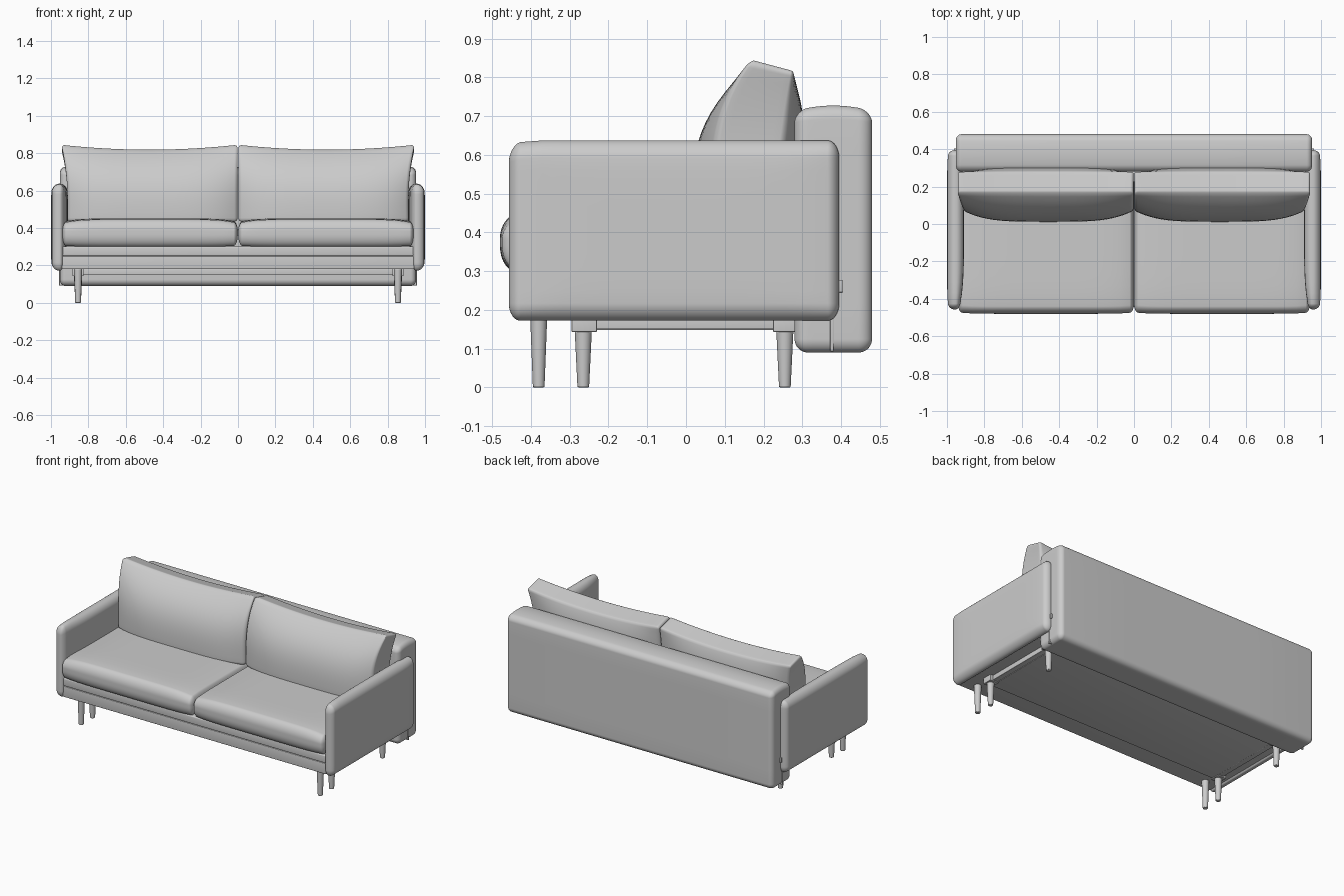
import bpy, bmesh, math
from mathutils import Vector

if "Cube" in bpy.data.objects:
    bpy.data.objects.remove(bpy.data.objects["Cube"])


def axis_coords(half, r, n, m):
    # grid lines: dense in the rounded margins, even in between
    edge = [math.tan(math.pi / 4 * i / n) for i in range(n + 1)]
    inner = half - r
    low = [-inner - r * t for t in reversed(edge)]
    mid = [-inner + 2 * inner * i / m for i in range(1, m)]
    return low + mid + [-c for c in reversed(low)]


def soft_box(name, lo, hi, radii, warp=None, n=4, m=(1, 1, 1)):
    lo, hi = Vector(lo), Vector(hi)
    c, h = (lo + hi) / 2, (hi - lo) / 2
    ax = [axis_coords(h[i], radii[i], n, m[i]) for i in range(3)]
    bm = bmesh.new()
    cache = {}

    def vert(key):
        if key not in cache:
            p = Vector([ax[i][key[i]] for i in range(3)])
            core = Vector([max(-(h[i] - radii[i]), min(h[i] - radii[i], p[i])) for i in range(3)])
            q = Vector([(p[i] - core[i]) / radii[i] for i in range(3)]).normalized()
            p = Vector([core[i] + q[i] * radii[i] for i in range(3)])
            if warp:
                p = Vector(warp(c + p, *[p[i] / h[i] for i in range(3)]))
            else:
                p = c + p
            cache[key] = bm.verts.new(p)
        return cache[key]

    for a in range(3):
        b, d = (a + 1) % 3, (a + 2) % 3
        for end in (0, len(ax[a]) - 1):
            for i in range(len(ax[b]) - 1):
                for j in range(len(ax[d]) - 1):
                    quad = []
                    for di, dj in ((0, 0), (1, 0), (1, 1), (0, 1)):
                        key = [0, 0, 0]
                        key[a], key[b], key[d] = end, i + di, j + dj
                        quad.append(vert(tuple(key)))
                    bm.faces.new(quad)
    bmesh.ops.recalc_face_normals(bm, faces=bm.faces)
    me = bpy.data.meshes.new(name)
    bm.to_mesh(me)
    bm.free()
    ob = bpy.data.objects.new(name, me)
    bpy.context.collection.objects.link(ob)
    return ob


def box(name, lo, hi, r=0.004):
    return soft_box(name, lo, hi, (r, r, r), n=2)


def leg(name, x, y, top):
    bpy.ops.mesh.primitive_cone_add(vertices=24, radius1=0.015, radius2=0.022, depth=top,
                                    location=(x, y, top / 2))
    ob = bpy.context.object
    ob.name = name
    bev = ob.modifiers.new("soft_foot", 'BEVEL')
    bev.width, bev.segments = 0.003, 2
    bev.limit_method, bev.angle_limit = 'ANGLE', math.radians(50)


# backrest with a gently domed top
def backrest_shape(p, u, v, w):
    z = p.z
    if w > 0:
        z -= 0.014 * w ** 4 * v * v
    return p.x, p.y, z


soft_box("backrest", (-0.953, 0.28, 0.09), (0.953, 0.48, 0.727),
         (0.03, 0.035, 0.035), backrest_shape, n=5, m=(4, 8, 6))

# seat platform: two stacked slabs and the storage box underneath
box("base_frame", (-0.942, -0.445, 0.18), (0.942, 0.29, 0.25))
box("seat_platform", (-0.942, -0.445, 0.25), (0.942, 0.29, 0.302), 0.008)
box("storage_box", (-0.83, -0.285, 0.148), (0.83, 0.285, 0.182), 0.003)

for s, side in ((-1, "left"), (1, "right")):
    # arm: slim padded panel, swelling on the inside
    def arm_shape(p, u, v, w):
        x = p.x
        if u < 0:
            swell = (1 - abs(v) ** 4) * max(0.0, 1 - abs((w - 0.35) / 1.35) ** 2.5)
            x -= u * 0.026 * (1 - swell)
        else:
            x -= 0.008 * u * max(abs(v), abs(w)) ** 6
        front = max(0.0, (-v - 0.85) / 0.15)
        z = p.z - (0.015 * front ** 2 * w if w > 0 else 0)
        return s * x, p.y, z

    soft_box(side + "_arm", (0.909, -0.457, 0.172), (1.0, 0.395, 0.637),
             (0.042, 0.03, 0.045), arm_shape, n=6, m=(1, 14, 12))

    # seat cushion with a rolled front edge
    def seat_shape(p, u, v, w):
        z = p.z
        if w > 0:
            z -= w * (0.02 * u ** 6 + 0.012 * max(0.0, -v) ** 6)
        else:
            z -= 0.006 * w * u ** 6
        y = p.y + (0.008 * u ** 8 if v < -0.8 else 0)
        return s * p.x, y, z

    soft_box(side + "_seat_cushion", (0.001, -0.48, 0.30), (0.94, 0.26, 0.452),
             (0.022, 0.04, 0.066), seat_shape, n=6, m=(18, 12, 1))

    # back cushion: wedge section, bulging faces, sagging top edge
    def back_cushion_shape(p, u, v, w):
        t = (w + 1) / 2
        d = (v + 1) / 2
        front = 0.012 + 0.156 * t ** 3 + 0.06 * u ** 4 * (1 - t * t)
        back = 0.23 + 0.05 * t + 0.045 * math.sin(math.pi * t) * (1 - u ** 4)
        y = front + (back - front) * d
        outer = 0.945 - 0.032 * (1 - t) ** 0.8
        pinch = 0.012 * math.sin(math.pi * t)
        x = 0.002 + (outer - 0.002) * (u + 1) / 2 - pinch * max(0.0, u) ** 4
        z = 0.435 + 0.412 * t - 0.026 * (1 - u * u) * t ** 2 - 0.03 * d * t ** 3
        return s * x, y, z

    soft_box(side + "_back_cushion", (0.002, 0.02, 0.435), (0.945, 0.29, 0.847),
             (0.018, 0.02, 0.02), back_cushion_shape, n=4, m=(22, 8, 14))

    # legs, mounting blocks and side rails
    leg(side + "_front_leg", s * 0.855, -0.38, 0.182)
    for y, pos in ((-0.265, "middle"), (0.255, "rear")):
        leg(side + "_" + pos + "_leg", s * 0.855, y, 0.145)
        y0 = y - 0.03
        x0, x1 = sorted((s * 0.825, s * 0.885))
        box(side + "_" + pos + "_leg_block", (x0, y0, 0.143), (x1, y0 + 0.065, 0.182), 0.002)
    x0, x1 = sorted((s * 0.83, s * 0.865))
    box(side + "_rail", (x0, -0.25, 0.15), (x1, 0.25, 0.182), 0.002)

    # fold hinge tab and lower seam strip on the backrest side
    x0, x1 = sorted((s * 0.93, s * 0.962))
    box(side + "_hinge_tab", (x0, 0.375, 0.245), (x1, 0.404, 0.276), 0.002)
    x0, x1 = sorted((s * 0.93, s * 0.956))
    box(side + "_seam_strip", (x0, 0.372, 0.093), (x1, 0.381, 0.25), 0.002)

# smooth shading
bpy.ops.object.select_all(action='SELECT')
bpy.context.view_layer.objects.active = bpy.context.selected_objects[0]
bpy.ops.object.shade_smooth_by_angle(angle=math.radians(35))
